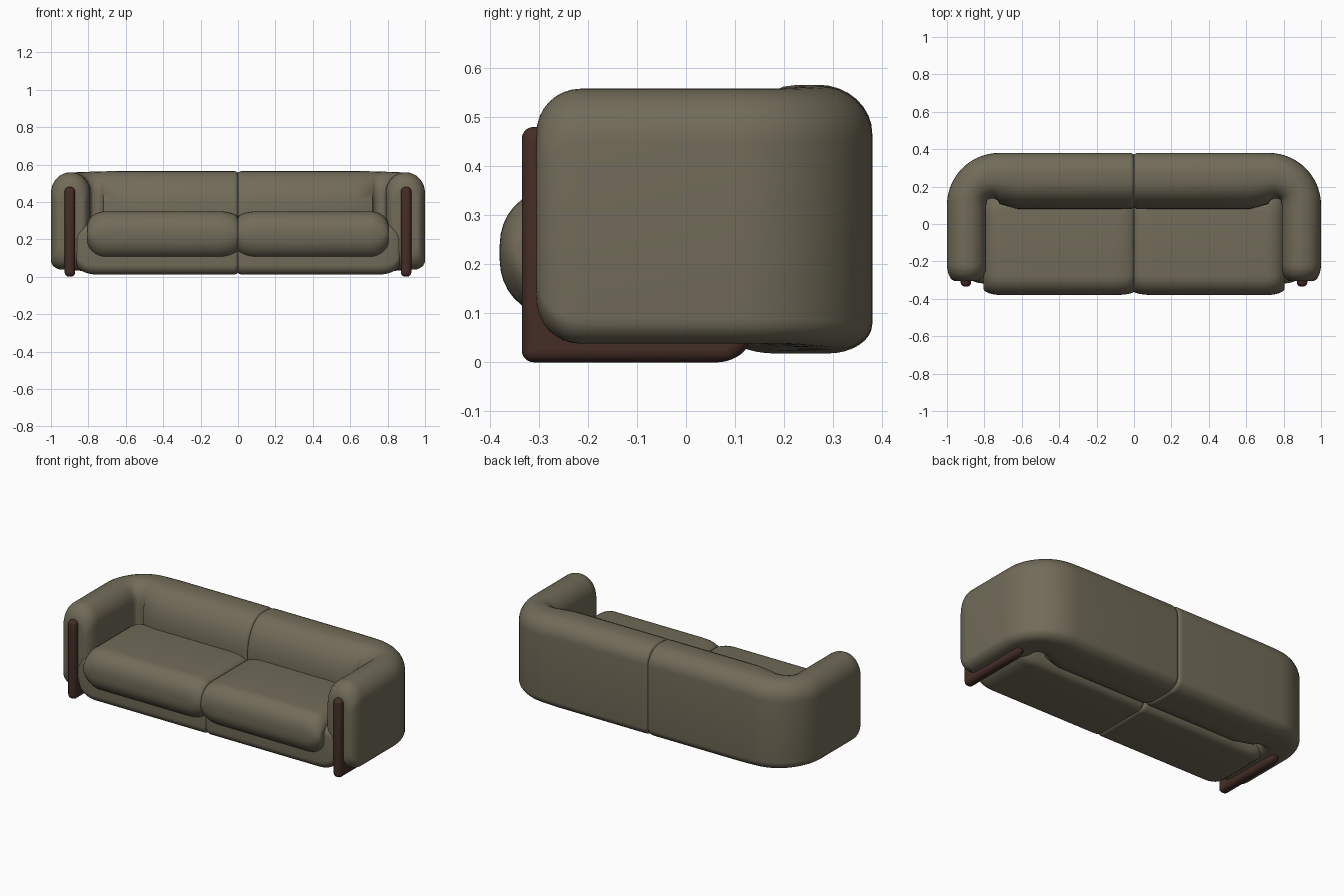
import bpy, bmesh
from math import sin, cos, pi
from mathutils import Vector

cube = bpy.data.objects.get("Cube")
if cube:
    bpy.data.objects.remove(cube, do_unlink=True)


def material(name, rgb):
    m = bpy.data.materials.new(name)
    m.use_nodes = True
    m.diffuse_color = (*rgb, 1)
    m.node_tree.nodes["Principled BSDF"].inputs["Base Color"].default_value = (*rgb, 1)
    return m


fabric = material("olive fabric", (0.165, 0.147, 0.098))
wood = material("dark wood", (0.058, 0.027, 0.019))


def finish(name, bm, mat, bevel=0):
    """Turn a right-hand-half bmesh into a mirrored, smooth object."""
    bmesh.ops.recalc_face_normals(bm, faces=bm.faces)
    me = bpy.data.meshes.new(name)
    bm.to_mesh(me)
    bm.free()
    me.materials.append(mat)
    ob = bpy.data.objects.new(name, me)
    bpy.context.collection.objects.link(ob)
    if bevel:
        b = ob.modifiers.new("rounding", "BEVEL")
        b.width, b.segments, b.limit_method = bevel, 5, "ANGLE"
    mir = ob.modifiers.new("other side", "MIRROR")
    mir.use_mirror_merge = False
    bpy.ops.object.select_all(action="DESELECT")
    ob.select_set(True)
    bpy.context.view_layer.objects.active = ob
    bpy.ops.object.shade_smooth_by_angle(angle=0.8)
    return ob


def section(u0, u1, z0, z1, radii, n=8):
    """Rectangle with four elliptical corners, anticlockwise from bottom u0."""
    pts = []
    signs = [(-1, -1), (1, -1), (1, 1), (-1, 1)]
    for k, ((su, sz), (ru, rz)) in enumerate(zip(signs, radii)):
        ru, rz = min(ru, (u1 - u0) * 0.49), min(rz, (z1 - z0) * 0.49)
        cu = u0 + ru if su < 0 else u1 - ru
        cz = z0 + rz if sz < 0 else z1 - rz
        for i in range(n + 1):
            a = pi + (k + i / n) * pi / 2
            pts.append((cu + ru * cos(a), cz + rz * sin(a)))
    return pts


def loft(name, rings, mat):
    bm = bmesh.new()
    loops = [[bm.verts.new(p) for p in ring] for ring in rings]
    for a, b in zip(loops, loops[1:]):
        for i in range(len(a)):
            j = (i + 1) % len(a)
            bm.faces.new((a[i], a[j], b[j], b[i]))
    bm.faces.new(loops[0])
    bm.faces.new(loops[-1])
    return finish(name, bm, mat)


def lerp(a, b, t):
    return a + (b - a) * t


def ease(n=8):
    """Quarter-round end: pairs of (distance from end, inset), both 0..1."""
    return [(1 - sin(i / n * pi / 2), 1 - cos(i / n * pi / 2)) for i in range(n, -1, -1)]


# Wraparound back and arm: a padded section swept round the corner
BACK = [(0.09, 0.06), (0.1, 0.05), (0.19, 0.21), (0.11, 0.1)]
ARM = [(0.06, 0.05), (0.06, 0.05), (0.105, 0.11), (0.105, 0.11)]


def shell_ring(x, y, normal, t, inset_u=0, inset_z=0):
    radii = [(lerp(a[0], b[0], t), lerp(a[1], b[1], t)) for a, b in zip(BACK, ARM)]
    sec = section(inset_u, lerp(0.30, 0.21, t) - inset_u, lerp(0.018, 0.038, t) + inset_z,
                  lerp(0.566, 0.558, t) - inset_z, radii)
    return [Vector((x, y, 0)) + normal * u + Vector((0, 0, z)) for u, z in sec]


inward_back, inward_arm = Vector((0, -1, 0)), Vector((-1, 0, 0))
rings = [shell_ring(0.025 * d, 0.38, inward_back, 0, 0.014 * i, 0.014 * i) for d, i in ease(5)]
rings.append(shell_ring(0.62, 0.38, inward_back, 0))
R, steps = 0.28, 14
for k in range(steps + 1):
    a = pi / 2 * (1 - k / steps)
    nrm = Vector((-cos(a), -sin(a), 0))
    rings.append(shell_ring(0.72 + R * cos(a), 0.10 + R * sin(a), nrm, min(1, 0.3 + k / steps)))
rings += [shell_ring(1, -0.305 + 0.09 * d, inward_arm, 1, 0.045 * i, 0.09 * i)
          for d, i in reversed(ease())]
loft("back_and_arm", rings, fabric)


# Padded blocks lofted across x, with separately eased ends
def pad(name, x0, x1, y0, y1, z0, z1, radii, start, end):
    def ring(x, iy, iz):
        return [(x, y, z) for y, z in section(y0 + iy, y1 - iy, z0 + iz, z1 - iz, radii)]
    rs = [ring(x0 + start[0] * d, start[1] * i, start[2] * i) for d, i in ease()]
    rs += [ring(x1 - end[0] * d, end[1] * i, end[2] * i) for d, i in reversed(ease())]
    return loft(name, rs, fabric)


pad("seat_cushion", 0.0, 0.805, -0.38, 0.17, 0.098, 0.35, [(0.10, 0.11)] * 4,
    (0.11, 0.02, 0.035), (0.10, 0.035, 0.075))
pad("seat_base", 0.0, 0.865, -0.32, 0.095, 0.012, 0.29, [(0.05, 0.05)] * 4,
    (0.025, 0.012, 0.012), (0.11, 0.02, 0.06))

# Wooden blade: upright at the arm front with a runner under the arm
bm = bmesh.new()
outline = [(-0.335, 0.0), (0.09, 0.0), (0.13, 0.03), (0.13, 0.09), (-0.24, 0.09),
           (-0.24, 0.48), (-0.335, 0.48)]
face = bm.faces.new([bm.verts.new((0.871, y, z)) for y, z in outline])
ext = bmesh.ops.extrude_face_region(bm, geom=[face])
bmesh.ops.translate(bm, vec=(0.056, 0, 0),
                    verts=[v for v in ext["geom"] if isinstance(v, bmesh.types.BMVert)])
finish("wooden_leg", bm, wood, bevel=0.024)
